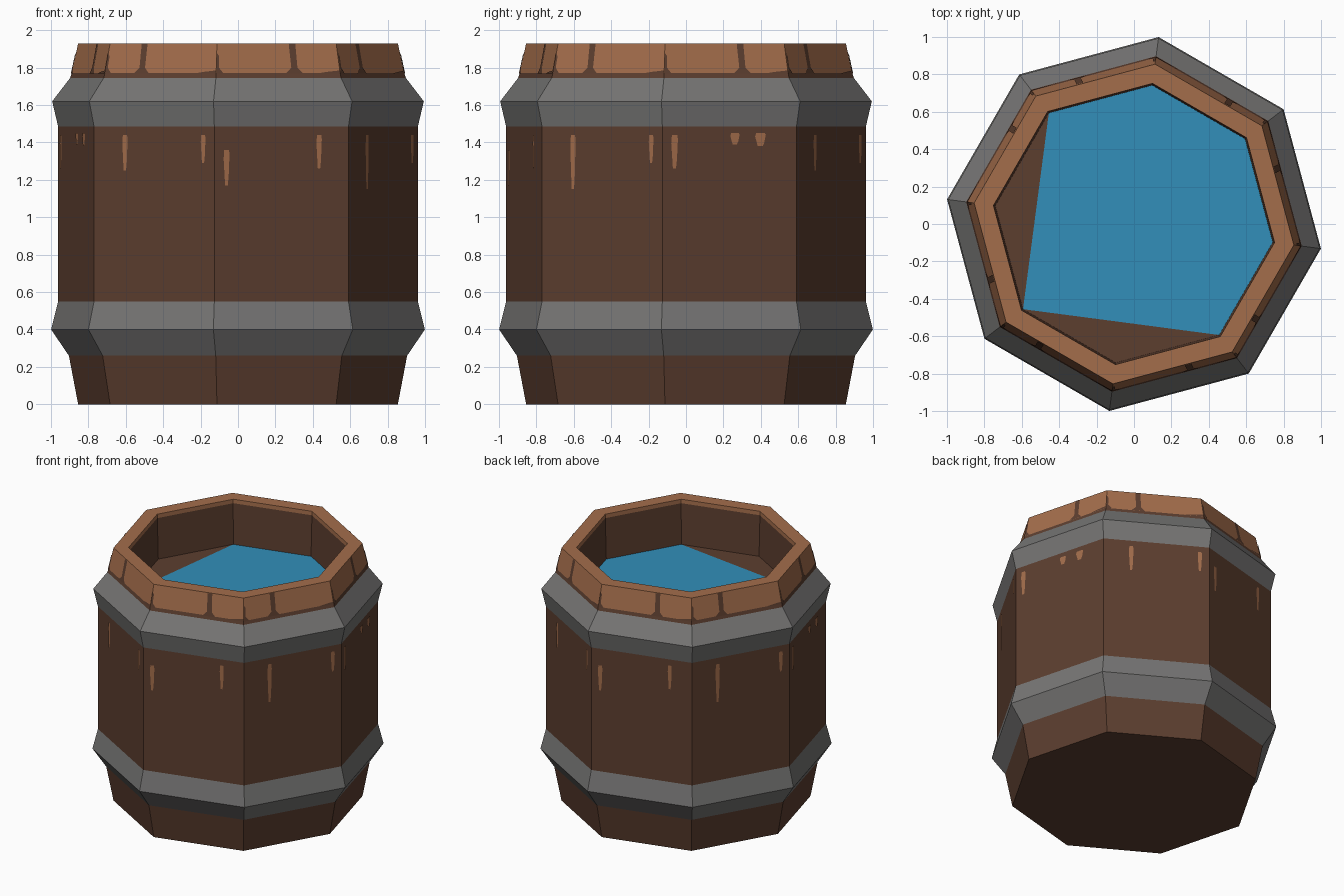
import bpy, math
from mathutils import Vector

if "Cube" in bpy.data.objects:
    bpy.data.objects.remove(bpy.data.objects["Cube"])

def material(name, rgb):
    m = bpy.data.materials.new(name)
    m.diffuse_color = tuple((c / 255 / 12.92) if c < 11 else ((c / 255 + .055) / 1.055) ** 2.4 for c in rgb) + (1,)
    m.use_nodes = True
    m.node_tree.nodes["Principled BSDF"].inputs["Base Color"].default_value = m.diffuse_color
    return m

DARK, LIGHT, METAL, WATER = range(4)
MATS = [material("dark wood", (92, 62, 47)), material("light wood", (163, 109, 75)),
        material("grey metal", (118, 117, 116)), material("blue water", (50, 143, 186))]

def make(name, verts, faces, mats):
    me = bpy.data.meshes.new(name)
    me.from_pydata([tuple(v) for v in verts], [], faces)
    for m in MATS:
        me.materials.append(m)
    for p, i in zip(me.polygons, mats):
        p.material_index = i
    ob = bpy.data.objects.new(name, me)
    bpy.context.collection.objects.link(ob)
    return ob

def corner(k, r, z):
    a = math.radians(-97.5 + 45 * k)
    return Vector((r * math.cos(a), r * math.sin(a), z))

# Barrel shell: octagonal lathe, (radius, height, material of the segment above)
PROFILE = [(.862, 0, DARK), (.912, .26, METAL), (1.008, .40, METAL), (.970, .55, DARK),
           (.970, 1.485, METAL), (1.002, 1.62, METAL), (.905, 1.745, DARK), (.897, 1.77, LIGHT),
           (.862, 1.93, LIGHT), (.758, 1.93, LIGHT), (.757, 1.90, DARK), (.748, 1.59, DARK)]
verts = [corner(k, r, z) for r, z, _ in PROFILE for k in range(8)]
faces, mats = [list(range(7, -1, -1))], [DARK]
for i in range(len(PROFILE) - 1):
    for k in range(8):
        n = (k + 1) % 8
        faces.append([i * 8 + k, i * 8 + n, i * 8 + 8 + n, i * 8 + 8 + k])
        mats.append(PROFILE[i][2])
make("barrel_shell", verts, faces, mats)

# Water surface with two bare wood corners
make("water_surface", [corner(k, .748, 1.59) for k in range(8)],
     [[1, 2, 3, 4, 5, 7], [7, 0, 1], [5, 6, 7]], [WATER, DARK, DARK])

# Thin painted marks lying on the outer faces
def radius(z):
    for (r0, z0, _), (r1, z1, _) in zip(PROFILE, PROFILE[1:]):
        if z0 <= z <= z1:
            return r0 + (r1 - r0) * (z - z0) / (z1 - z0)

def mark(name, k, outline, mat):
    a = math.radians(-75 + 45 * k)
    out = Vector((math.cos(a), math.sin(a), 0)) * .004
    pts = []
    for u, z in outline:
        r = radius(z)
        pts.append(corner(k, r, z).lerp(corner(k + 1, r, z), u) + out)
    make(name, pts, [list(range(len(pts)))], [mat])

def streak(k, u, z0, z1, w):
    h = (z1 - z0) * .25
    mark("wood_scratch", k, [(u - w * .5, z0), (u + w * .4, z0), (u + w * .7, z0 + h), (u + w, z1 - h * .5),
                             (u + w * .8, z1), (u - w * .8, z1), (u - w, z1 - h)], LIGHT)

# Pale scratches below the upper hoop, repeated round the barrel
for k in (0, 4):
    streak(k, .09, 1.17, 1.36, .022)
    streak(k, .78, 1.26, 1.44, .02)
for k in (1, 3, 5, 7):
    streak(k, .26, 1.15 if k in (1, 5) else 1.25, 1.44, .022)
    streak(k, .91, 1.29, 1.44, .02)
for k in (2, 6):
    streak(k, .09, 1.26, 1.44, .025)
    streak(k, .54, 1.39, 1.45, .035)
    streak(k, .73, 1.38, 1.45, .04)

# Dark plank gaps in the rim, widening at the foot
for k in range(8):
    u = .63 if k % 2 == 0 else .33
    mark("plank_gap", k, [(u - .07, 1.768), (u + .07, 1.768), (u + .028, 1.80), (u + .025, 1.928),
                          (u - .03, 1.928), (u - .022, 1.80)], DARK)
    mark("corner_gap", k, [(0, 1.768), (.06, 1.768), (.02, 1.80), (.02, 1.86), (0, 1.88)], DARK)
    mark("rim_shadow_line", k, [(.8, 1.768), (1, 1.768), (1, 1.785), (.9, 1.778)], DARK)
